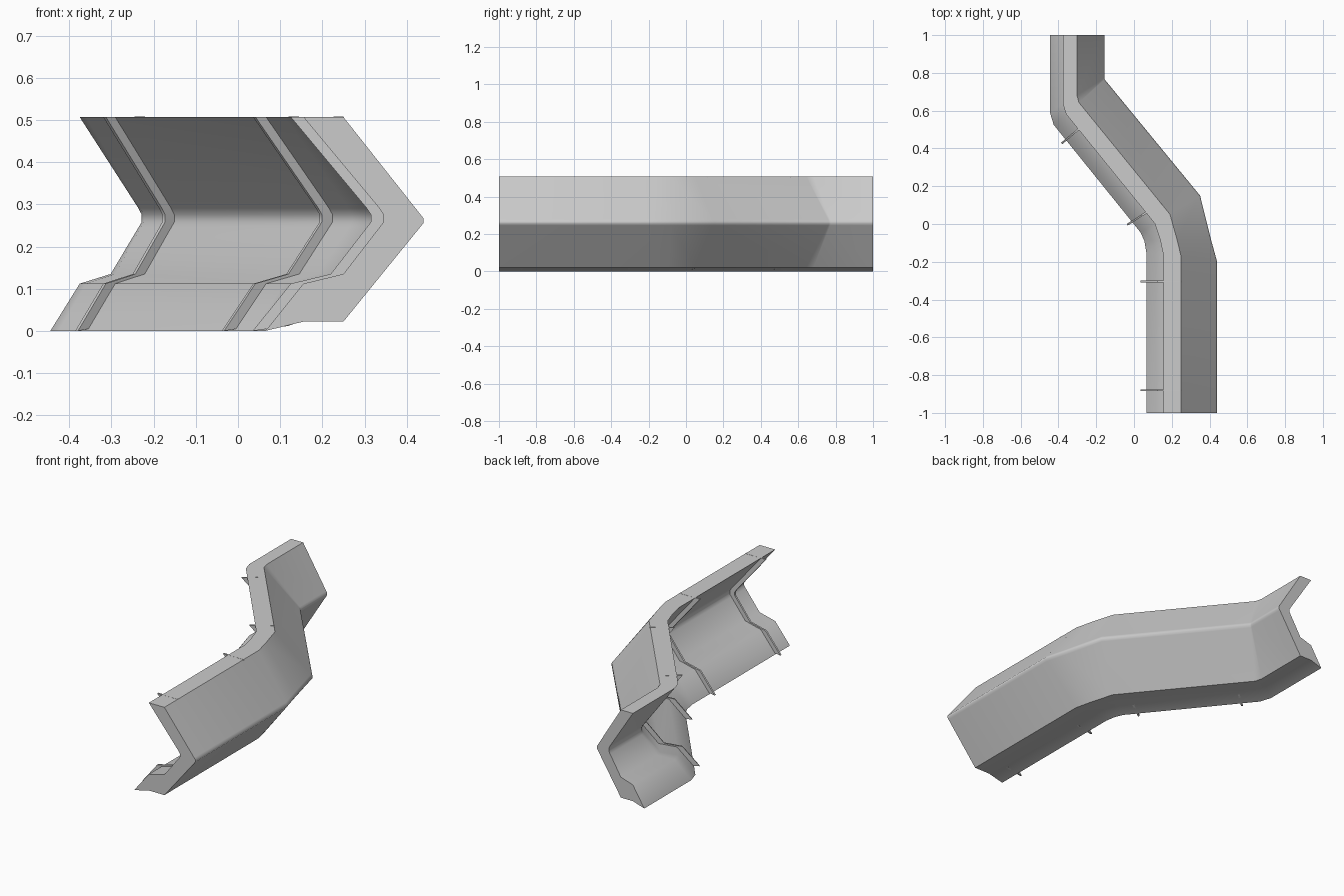
import bpy, bmesh
from math import radians
from mathutils import Vector

if "Cube" in bpy.data.objects:
    bpy.data.objects.remove(bpy.data.objects["Cube"])

# Cross-section at the front end: inner face (foot tip up to the top), then outer face
INNER = [(.065, 0), (.155, .112), (.25, .135), (.335, .245), (.345, .258),
         (.345, .276), (.335, .291), (.155, .507)]
OUTER = [(.25, .507), (.432, .277), (.44, .267), (.44, .256), (.432, .246),
         (.25, .022), (.155, .022)]

# Plan of the bend: (foot-side point, outer-side point) at each station
STATIONS = [((.065, -1), (.44, -1)), ((.065, -.15), (.44, -.20)),
            ((.055, -.09), (.407, -.08)),
            ((.035, -.045), (.35, .15)), ((-.425, .525), (-.155, .765)),
            ((-.445, .59), (-.155, .775)), ((-.445, 1), (-.155, 1))]


def section(station, profile):
    """Place a profile along one station line."""
    a, b = Vector(station[0]), Vector(station[1])
    pts = []
    for x, z in profile:
        p = a.lerp(b, 0) + (b - a) * ((x - .065) / .375)
        pts.append(Vector((p.x, p.y, z)))
    return pts


def between(i, u):
    """Station part way between station i and i + 1."""
    return tuple(Vector(STATIONS[i][k]).lerp(Vector(STATIONS[i + 1][k]), u)
                 for k in (0, 1))


def loft(name, sections):
    """Skin a list of matching closed loops and cap both ends."""
    bm = bmesh.new()
    loops = [[bm.verts.new(p) for p in s] for s in sections]
    n = len(loops[0])
    for a, b in zip(loops, loops[1:]):
        for j in range(n):
            k = (j + 1) % n
            bm.faces.new((a[j], a[k], b[k], b[j]))
    bm.faces.new(loops[0])
    bm.faces.new(loops[-1])
    bmesh.ops.recalc_face_normals(bm, faces=bm.faces)
    mesh = bpy.data.meshes.new(name)
    bm.to_mesh(mesh)
    bm.free()
    ob = bpy.data.objects.new(name, mesh)
    bpy.context.collection.objects.link(ob)
    bpy.ops.object.select_all(action='DESELECT')
    ob.select_set(True)
    bpy.context.view_layer.objects.active = ob
    bpy.ops.object.shade_smooth_by_angle(angle=radians(48))
    return ob


# Winding wall body
loft("bent_wall", [section(s, INNER + OUTER) for s in STATIONS])

# Thin ribs standing proud of the inner face
RIB = [(x - .03, z) for x, z in INNER] + [(.25, .508), (.40, .262), (.25, .06), (.12, .012)]
rib_stations = [between(0, .142), between(0, .85), between(3, .10), between(3, .86)]
rib_stations[0] = ((.065, -.88), (.44, -.88))
rib_stations[1] = ((.065, -.305), (.44, -.305))
for i, (a, b) in enumerate(rib_stations):
    across = (Vector(b) - Vector(a)).normalized()
    step = Vector((-across.y, across.x)) * .005
    loft(f"rib_{i + 1}", [section((Vector(a) + d, Vector(b) + d), RIB)
                          for d in (-step, step)])
